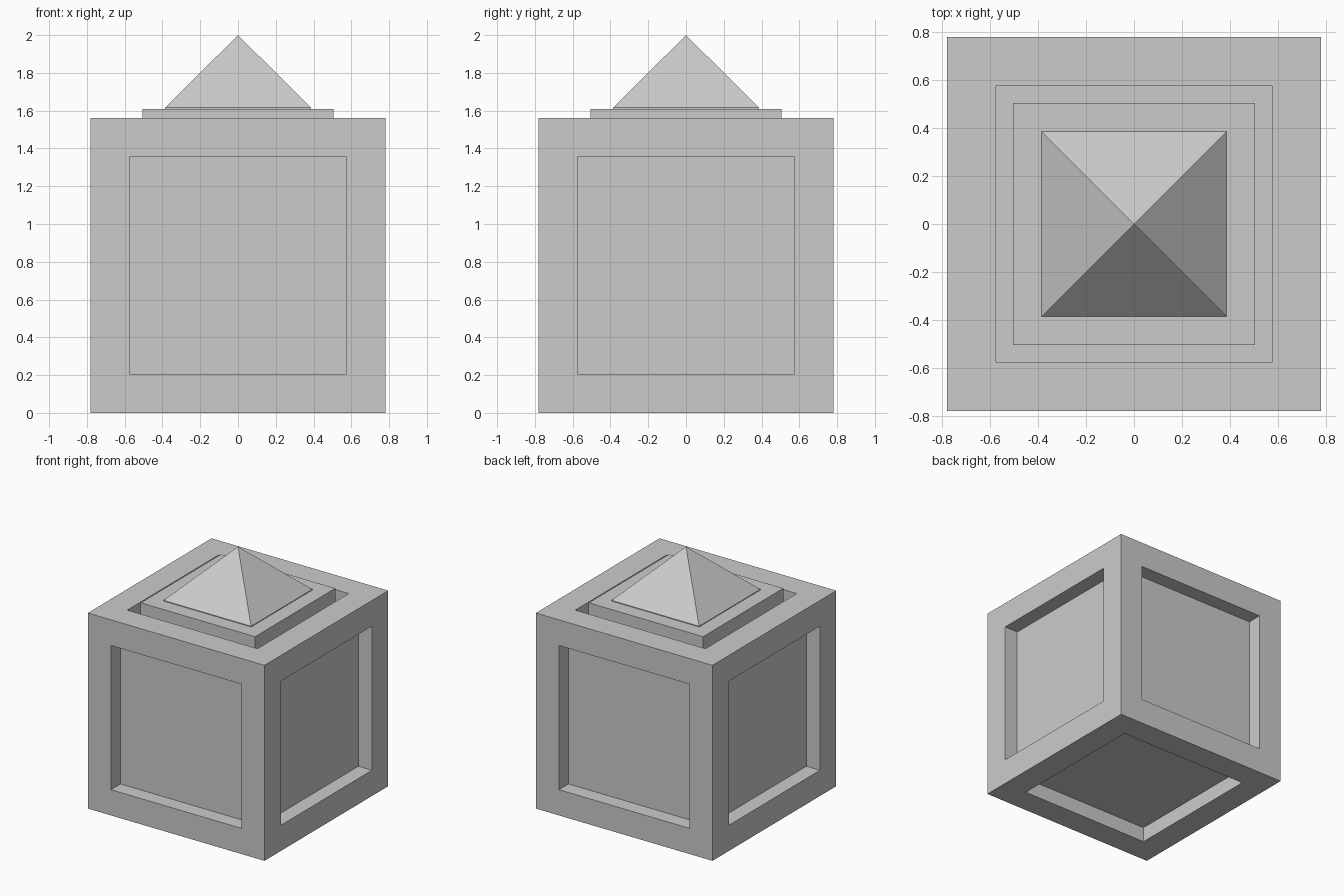
import bpy
import bmesh
from mathutils import Matrix, Vector

old = bpy.data.objects.get("Cube")
if old:
    bpy.data.objects.remove(old, do_unlink=True)

SIDE = 1.56       # body edge length
BORDER = 0.205    # frame width around each recess
DEPTH = 0.12      # recess depth
PLATE = 0.505     # half width of the top plate
PLATE_TOP = 1.61
LIP = 0.006       # thin edge under the pyramid
PYRAMID = 0.386   # half width of the pyramid base

grey = bpy.data.materials.new("light_grey")
grey.use_nodes = True
colour = (0.6, 0.6, 0.6, 1)
grey.diffuse_color = colour
grey.node_tree.nodes["Principled BSDF"].inputs["Base Color"].default_value = colour


def add_object(name, bm):
    bmesh.ops.recalc_face_normals(bm, faces=bm.faces)
    mesh = bpy.data.meshes.new(name)
    bm.to_mesh(mesh)
    bm.free()
    mesh.materials.append(grey)
    obj = bpy.data.objects.new(name, mesh)
    bpy.context.collection.objects.link(obj)


def box(width, bottom, top):
    bm = bmesh.new()
    place = Matrix.Translation((0, 0, (bottom + top) / 2))
    size = Matrix.Diagonal((width, width, top - bottom, 1))
    bmesh.ops.create_cube(bm, size=1, matrix=place @ size)
    return bm


# Body: a cube with a square recess in every side
bm = box(SIDE, 0, SIDE)
panels = list(bm.faces)
bmesh.ops.inset_individual(bm, faces=panels, thickness=BORDER, use_even_offset=True)
for face in bmesh.ops.extrude_discrete_faces(bm, faces=panels)["faces"]:
    face.normal_update()
    bmesh.ops.translate(bm, verts=face.verts, vec=face.normal * -DEPTH)
add_object("recessed_body", bm)

# Square plate rising from the top recess
add_object("top_plate", box(2 * PLATE, SIDE - DEPTH, PLATE_TOP))

# Pyramid with a thin lip at its base
bm = box(2 * PYRAMID, PLATE_TOP, PLATE_TOP + LIP)
roof = max(bm.faces, key=lambda f: f.calc_center_median().z)
tip = bmesh.ops.poke(bm, faces=[roof])["verts"][0]
tip.co = Vector((0, 0, 2))
add_object("pyramid_cap", bm)
